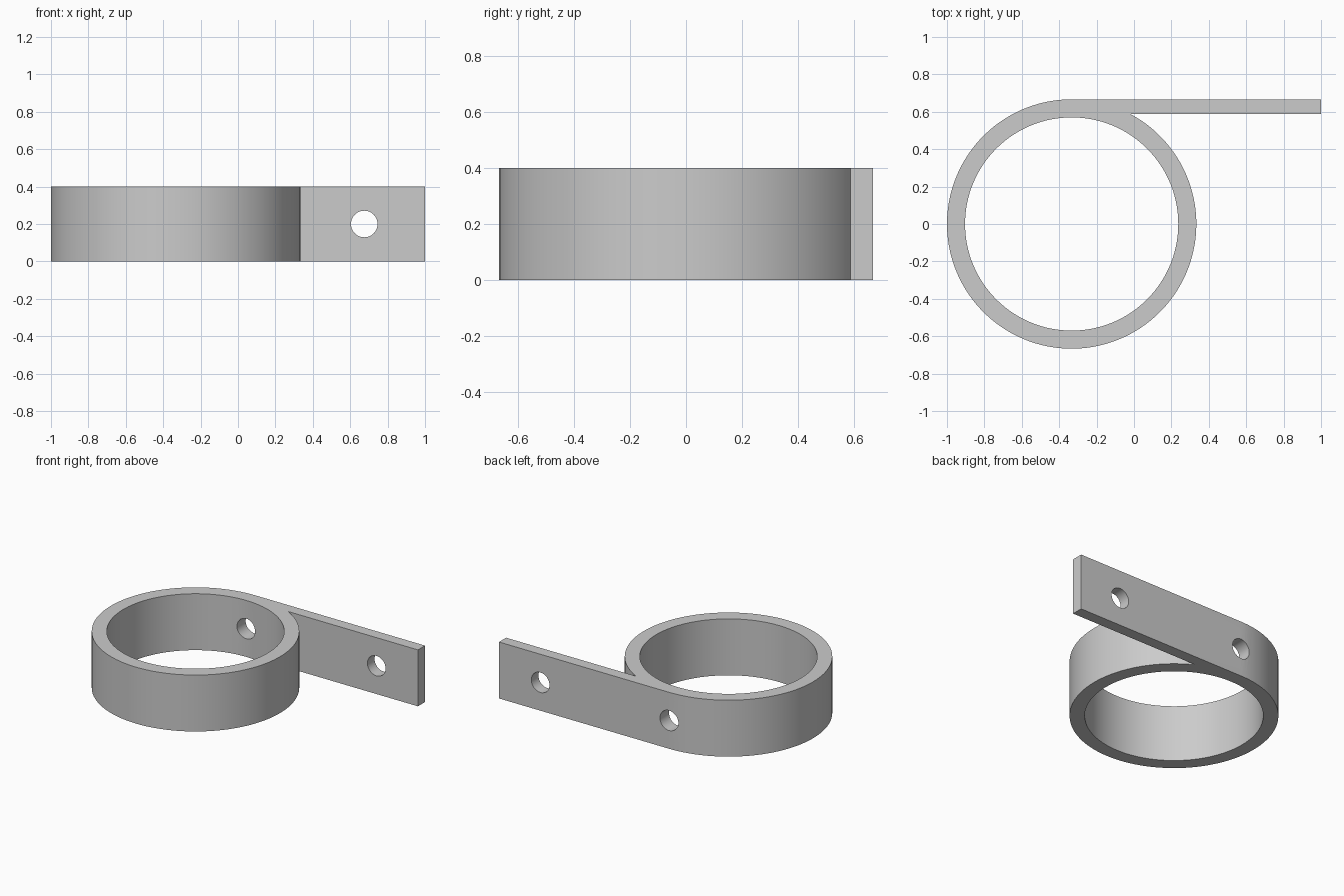
import bpy
import bmesh
from math import asin, cos, sin, pi

cube = bpy.data.objects.get("Cube")
if cube:
    bpy.data.objects.remove(cube)

HEIGHT, OUTER, INNER = 0.4, 0.6667, 0.57
RING_X = -1 + OUTER
TAB_Y = 0.587
HOLE_R = 0.071

steel = bpy.data.materials.new("grey metal")
steel.use_nodes = True
colour = (0.6, 0.6, 0.6, 1)
steel.diffuse_color = colour
steel.node_tree.nodes["Principled BSDF"].inputs["Base Color"].default_value = colour


def cutter(name, radius, depth, sides, location, rotation=(0, 0, 0)):
    bpy.ops.mesh.primitive_cylinder_add(vertices=sides, radius=radius, depth=depth,
                                        location=location, rotation=rotation)
    obj = bpy.context.object
    obj.name = name
    obj.data.materials.append(steel)
    return obj


# Clamp outline: arc around the ring, then the tangent tab
start, end, steps = pi / 2, 2 * pi + asin(TAB_Y / OUTER), 112
outline = []
for i in range(steps + 1):
    a = start + (end - start) * i / steps
    outline.append((RING_X + OUTER * cos(a), OUTER * sin(a)))
outline += [(1, TAB_Y), (1, OUTER)]

bm = bmesh.new()
base = bm.faces.new([bm.verts.new((x, y, 0)) for x, y in outline])
top = bmesh.ops.extrude_face_region(bm, geom=[base])["geom"]
bmesh.ops.translate(bm, vec=(0, 0, HEIGHT),
                    verts=[v for v in top if isinstance(v, bmesh.types.BMVert)])
bmesh.ops.recalc_face_normals(bm, faces=bm.faces)
mesh = bpy.data.meshes.new("ring_clamp")
bm.to_mesh(mesh)
bm.free()
mesh.materials.append(steel)
clamp = bpy.data.objects.new("ring_clamp", mesh)
bpy.context.collection.objects.link(clamp)

# Ring bore and the two bolt holes
mid = HEIGHT / 2
cutters = [cutter("bore_cutter", INNER, 1, 128, (RING_X, 0, mid))]
for name, x in (("ring_hole_cutter", RING_X), ("tab_hole_cutter", 0.675)):
    cutters.append(cutter(name, HOLE_R, 0.4, 48, (x, 0.62, mid), (pi / 2, 0, 0)))

bpy.ops.object.select_all(action='DESELECT')
clamp.select_set(True)
bpy.context.view_layer.objects.active = clamp
for c in cutters:
    mod = clamp.modifiers.new(c.name, 'BOOLEAN')
    mod.operation, mod.solver, mod.object = 'DIFFERENCE', 'EXACT', c
    bpy.ops.object.modifier_apply(modifier=mod.name)
for c in cutters:
    bpy.data.objects.remove(c)

bpy.ops.object.shade_smooth_by_angle(angle=pi / 6)
